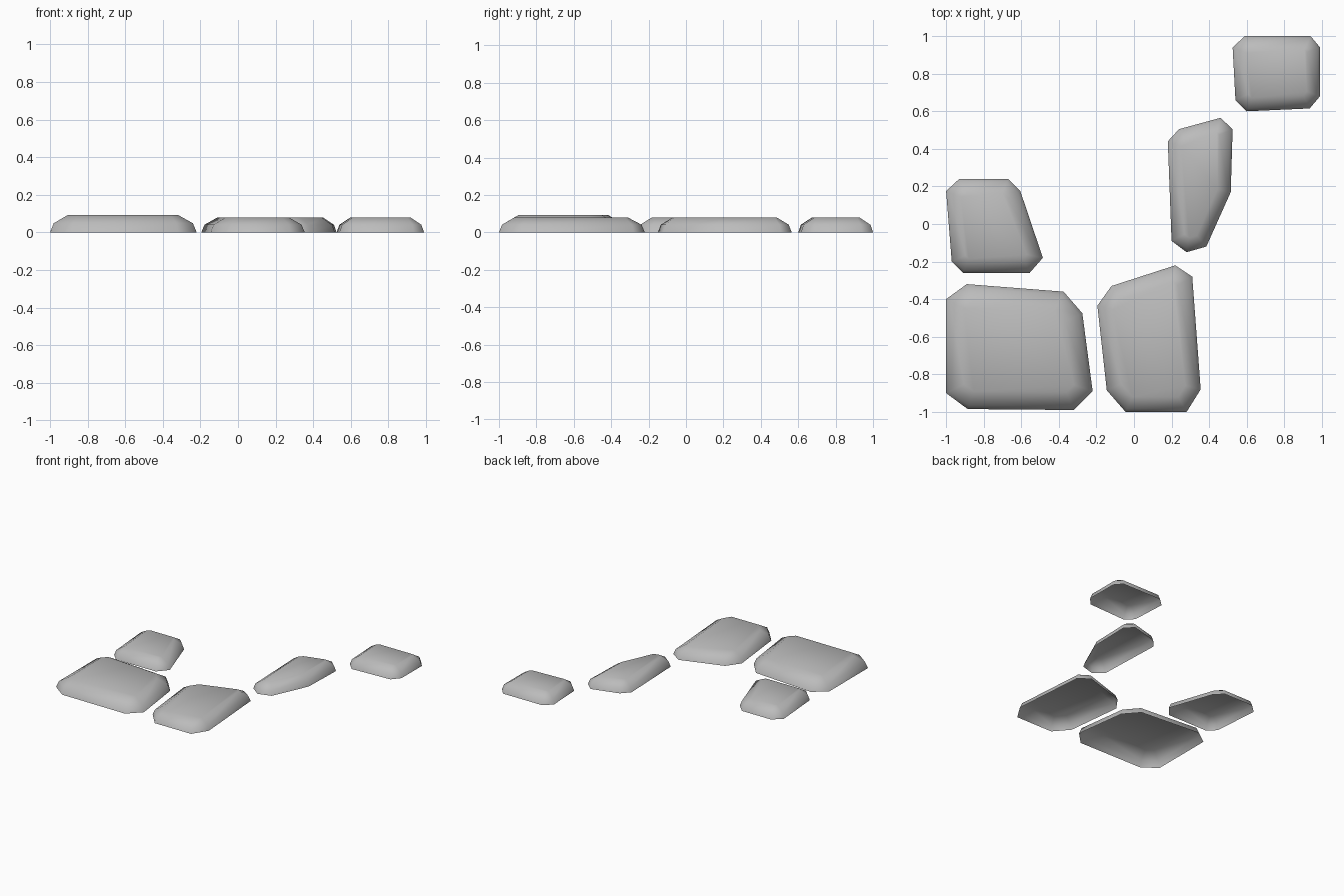
import bpy
import bmesh
from mathutils import Vector

cube = bpy.data.objects.get("Cube")
if cube:
    bpy.data.objects.remove(cube, do_unlink=True)

GREY = (0.5, 0.5, 0.5, 1.0)
stone_grey = bpy.data.materials.new("stone_grey")
stone_grey.use_nodes = True
stone_grey.diffuse_color = GREY
stone_grey.node_tree.nodes["Principled BSDF"].inputs["Base Color"].default_value = GREY


def inset_outline(points, distance):
    """Move every edge of a clockwise outline inward by the same distance."""
    result = []
    for i, point in enumerate(points):
        before = (point - points[i - 1]).normalized()
        after = (points[(i + 1) % len(points)] - point).normalized()
        normal_a = Vector((before.y, -before.x))
        normal_b = Vector((after.y, -after.x))
        miter = (normal_a + normal_b).normalized()
        result.append(point + miter * distance / miter.dot(normal_a))
    return result


def paving_stone(name, outline, height, slope):
    """Shallow open-bottomed stone: steep rim, sloped shoulder, flat top."""
    points = [Vector(p) for p in outline]
    profile = [(0, 0), (slope * 0.2, height * 0.52), (slope, height)]
    bm = bmesh.new()
    rings = []
    for distance, z in profile:
        ring = inset_outline(points, distance)
        rings.append([bm.verts.new((p.x, p.y, z)) for p in ring])
    for lower, upper in zip(rings, rings[1:]):
        for i in range(len(lower)):
            bm.faces.new((lower[i], upper[i], upper[i - 1], lower[i - 1]))
    bm.faces.new(list(reversed(rings[-1])))
    bmesh.ops.recalc_face_normals(bm, faces=bm.faces)
    if max(bm.faces, key=lambda f: f.calc_center_median().z).normal.z < 0:
        bmesh.ops.reverse_faces(bm, faces=bm.faces)
    for face in bm.faces:
        face.smooth = True
    mesh = bpy.data.meshes.new(name)
    bm.to_mesh(mesh)
    bm.free()
    mesh.materials.append(stone_grey)
    stone = bpy.data.objects.new(name, mesh)
    bpy.context.collection.objects.link(stone)
    return stone


# Largest stone, front right corner
paving_stone("large_stone", [
    (-1, -.4), (-.89, -.32), (-.375, -.36), (-.275, -.475),
    (-.22, -.89), (-.32, -.99), (-.885, -.985), (-1, -.9)], 0.093, 0.095)

# Tall stone beside it
paving_stone("front_stone", [
    (-.195, -.435), (-.12, -.33), (.22, -.22), (.31, -.28),
    (.355, -.88), (.28, -1), (-.045, -1), (-.145, -.885)], 0.078, 0.08)

# Tapered stone behind the large one
paving_stone("side_stone", [
    (-1, .175), (-.93, .24), (-.67, .24), (-.605, .175),
    (-.485, -.18), (-.555, -.26), (-.91, -.26), (-.97, -.2)], 0.078, 0.075)

# Narrow wedge stone
paving_stone("narrow_stone", [
    (.18, .44), (.24, .505), (.46, .565), (.525, .505),
    (.515, .17), (.385, -.12), (.28, -.15), (.2, -.09)], 0.078, 0.07)

# Small squarish stone at the back
paving_stone("back_stone", [
    (.525, .94), (.59, 1), (.94, 1), (.99, .94),
    (.99, .68), (.935, .615), (.6, .6), (.54, .66)], 0.078, 0.07)
